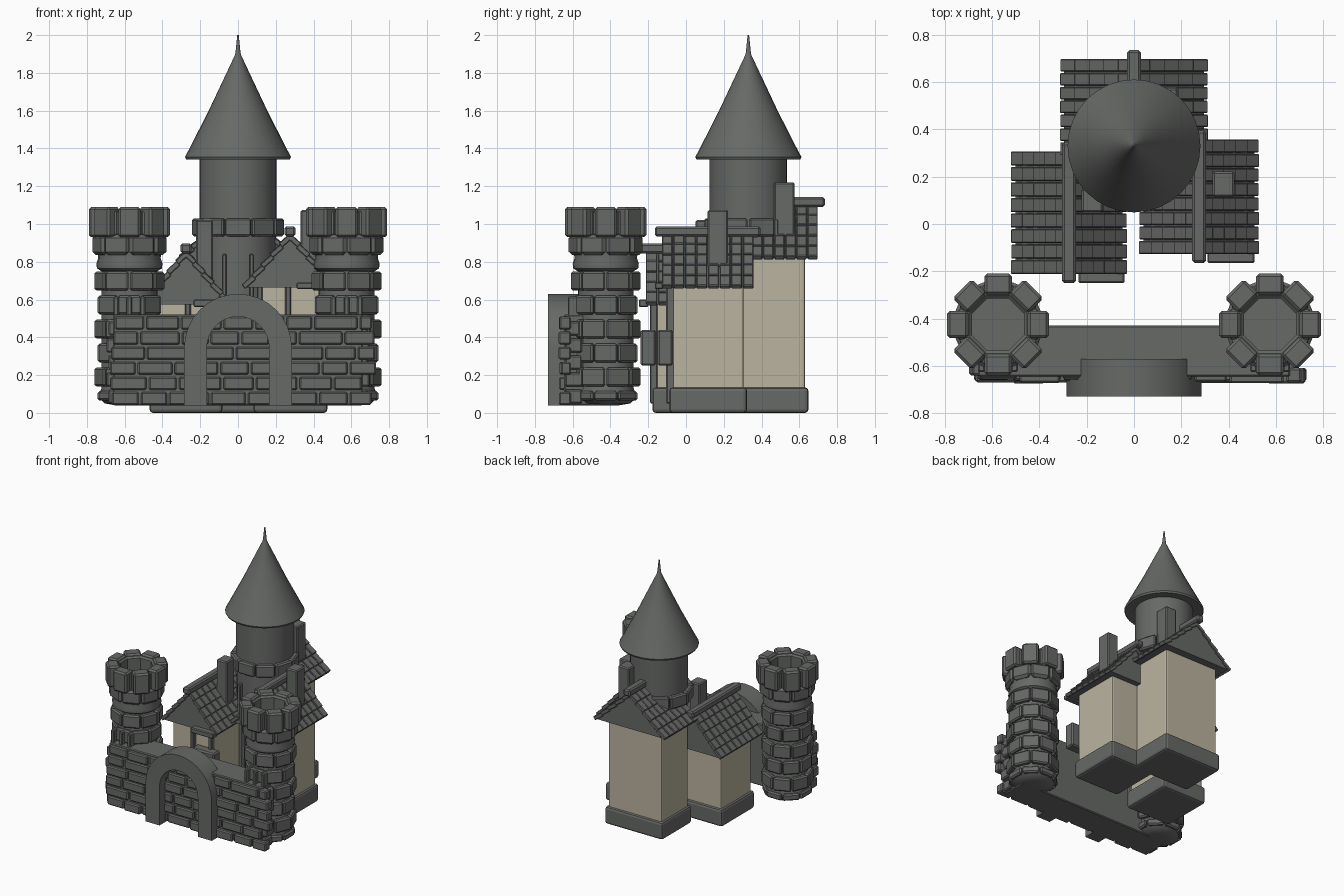
import bpy, bmesh, math, random
from mathutils import Matrix, Vector

if "Cube" in bpy.data.objects:
    bpy.data.objects.remove(bpy.data.objects["Cube"])

random.seed(4)
T = Matrix.Translation

def material(name, rgb):
    m = bpy.data.materials.new(name)
    m.diffuse_color = (*rgb, 1)
    m.use_nodes = True
    m.node_tree.nodes["Principled BSDF"].inputs["Base Color"].default_value = m.diffuse_color
    return m

STONE = material("grey_stone", (0.135, 0.142, 0.135))
CREAM = material("cream_plaster", (0.50, 0.455, 0.35))

def finish(name, bm, mat=STONE, bevel=0.0, smooth=False, seg=1):
    bmesh.ops.recalc_face_normals(bm, faces=bm.faces)
    me = bpy.data.meshes.new(name)
    bm.to_mesh(me)
    bm.free()
    ob = bpy.data.objects.new(name, me)
    bpy.context.collection.objects.link(ob)
    me.materials.append(mat)
    if bevel:
        b = ob.modifiers.new("soft_edges", 'BEVEL')
        b.width, b.segments, b.limit_method = bevel, seg, 'ANGLE'
    if smooth:
        bpy.ops.object.select_all(action='DESELECT')
        ob.select_set(True)
        bpy.context.view_layer.objects.active = ob
        bpy.ops.object.shade_smooth_by_angle(angle=math.radians(35))
    return ob

def box(bm, x0, x1, y0, y1, z0, z1, mat=Matrix()):
    m = mat @ T(((x0+x1)/2, (y0+y1)/2, (z0+z1)/2)) @ Matrix.Diagonal((x1-x0, y1-y0, z1-z0, 1))
    bmesh.ops.create_cube(bm, size=1, matrix=m)

def boxes(name, items, mat=STONE, bevel=0.008, seg=1):
    bm = bmesh.new()
    for it in items:
        box(bm, *it)
    return finish(name, bm, mat, bevel, seg=seg)

def prism(bm, pts, vec):
    vs = [bm.verts.new(p) for p in pts]
    f = bm.faces.new(vs)
    r = bmesh.ops.extrude_face_region(bm, geom=[f])
    bmesh.ops.translate(bm, vec=vec, verts=[v for v in r['geom'] if isinstance(v, bmesh.types.BMVert)])

def lathe(name, cx, cy, profile, n=32):
    bm = bmesh.new()
    rings = [[bm.verts.new((cx + r*math.cos(2*math.pi*i/n), cy + r*math.sin(2*math.pi*i/n), z))
              for i in range(n)] for r, z in profile]
    for a, b in zip(rings, rings[1:]):
        for i in range(n):
            bm.faces.new((a[i], a[(i+1) % n], b[(i+1) % n], b[i]))
    bm.faces.new(rings[0])
    bm.faces.new(rings[-1])
    return finish(name, bm, smooth=True)

def stone_ring(bm, cx, cy, r0, r1, z0, z1, n=8, turn=0.0, gap=0.008):
    """Ring of flat-faced wedge stones."""
    h = math.pi / n
    for i in range(n):
        a = 2*math.pi*i/n + turn
        m = T((cx, cy, 0)) @ Matrix.Rotation(a, 4, 'Z')
        wi, wo = r0*math.tan(h) - gap/2, r1*math.tan(h) - gap/2
        prism(bm, [m @ Vector(p) for p in ((r0, -wi, z0), (r1, -wo, z0), (r1, wo, z0), (r0, wi, z0))],
              (0, 0, z1 - z0))

# Gatehouse wall with relief bricks
boxes("wall_core", [(-0.66, 0.66, -0.645, -0.43, 0.04, 0.52)], bevel=0.006)
bricks = []
for row in range(6):
    z = 0.042 + row*0.08
    x = -0.68 + random.uniform(0, 0.06)
    while x < 0.66:
        w = random.uniform(0.13, 0.23)
        x1 = min(x + w, 0.74 - random.uniform(0, 0.04))
        bricks.append((x, x1, -0.645 - random.uniform(0.012, 0.03), -0.61, z, z + 0.068))
        x += w + 0.012
boxes("wall_bricks", [b for b in bricks if b[1]-b[0] > 0.04], bevel=0.008)

# Wall ends bricks
ends = []
for s in (-1, 1):
    for row in range(5):
        z = 0.05 + row*0.09
        a, b = sorted((s*0.64, s*(0.685 + 0.012*(row % 2))))
        ends.append((a, b, -0.64, -0.55, z, z + 0.075))
boxes("wall_end_bricks", ends)

# Arch in front of the wall
bm = bmesh.new()
R, r, zc, N = 0.285, 0.165, 0.345, 16
outer = [(R*math.cos(math.pi*i/N), zc + R*math.sin(math.pi*i/N)) for i in range(N+1)]
inner = [(r*math.cos(math.pi*i/N), zc + r*math.sin(math.pi*i/N)) for i in range(N+1)]
pts = [(R, 0.04)] + outer + [(-R, 0.04), (-r, 0.04)] + inner[::-1] + [(r, 0.04)]
prism(bm, [(x, -0.73, z) for x, z in pts], (0, 0.16, 0))
finish("gate_arch", bm, smooth=True)

# Round corner towers
for side, s in (("left", -1), ("right", 1)):
    cx, cy = s*0.575, -0.425
    lathe(side + "_tower_core", cx, cy, [(0.07, 0.04), (0.13, 0.05), (0.158, 0.075), (0.16, 0.1), (0.148, 0.13),
          (0.148, 0.75), (0.172, 0.765), (0.175, 0.79), (0.165, 0.82), (0.17, 0.85),
          (0.17, 0.97), (0.12, 0.97)], 24)
    bm = bmesh.new()
    for i in range(6):
        z = 0.135 + 0.127*(i - 1) + 0.005
        if i == 0:
            z = 0.065
        stone_ring(bm, cx, cy, 0.12, 0.168 + 0.008*(i % 2), z, z + (0.05 if i == 0 else 0.1),
                   8, (i % 2)*math.pi/8)
    finish(side + "_tower_stones", bm, bevel=0.01)
    bm = bmesh.new()
    stone_ring(bm, cx, cy, 0.12, 0.188, 0.835, 0.945, 8, math.pi/8, 0.004)
    finish(side + "_tower_collar", bm, bevel=0.018)
    bm = bmesh.new()
    for i in range(8):
        m = T((cx, cy, 0)) @ Matrix.Rotation(i*math.pi/4, 4, 'Z')
        box(bm, 0.125, 0.215, -0.058, 0.058, 0.93, 1.09, m)
        box(bm, 0.11, 0.175, -0.065, 0.065, 0.935, 1.075, m)
    finish(side + "_tower_battlement", bm, bevel=0.012)
    boxes(side + "_tower_window", [(cx + d - 0.014, cx + d + 0.014, -0.625, -0.56, 0.46, 0.615)
          for d in (-0.07, 0.0, 0.07)], bevel=0.006)

# House blocks: name, x0, x1, y0, y1, wall top
blocks = [("left_wing", -0.45, -0.10, -0.16, 0.21, 0.59),
          ("right_wing", 0.10, 0.455, -0.07, 0.305, 0.69),
          ("back_house", -0.23, 0.23, 0.30, 0.63, 0.84)]
for name, x0, x1, y0, y1, zt in blocks:
    boxes(name + "_wall", [(x0, x1, y0, y1, 0.1, zt)], CREAM, 0.012, 2)
    boxes(name + "_base", [(x0-0.018, x1+0.018, y0-0.018, y1+0.018, 0, 0.135)], bevel=0.018, seg=2)

# Tiled gable roofs: name, centre x, half width, y0, y1, eave z, ridge z
roofs = [("left_wing", -0.275, 0.237, -0.215, 0.31, 0.575, 0.85),
         ("right_wing", 0.275, 0.245, -0.13, 0.36, 0.665, 0.94),
         ("back_house", 0.0, 0.305, 0.29, 0.70, 0.82, 1.095)]
for name, cx, hw, y0, y1, ze, zr in roofs:
    bm = bmesh.new()
    prism(bm, [(cx-hw+0.01, y0+0.012, ze), (cx+hw-0.01, y0+0.012, ze), (cx, y0+0.012, zr)],
          (0, y1-y0-0.024, 0))
    finish(name + "_roof", bm)
    bm = bmesh.new()
    slope, rows = math.hypot(hw, zr-ze), 5
    cols = round((y1-y0)/0.062)
    step, dy = slope/rows, (y1-y0)/cols
    for s in (-1, 1):
        # local x runs up the slope, local z points outwards
        up = Vector((-s*hw, 0, zr-ze)).normalized()
        side_v = Vector((0, -s, 0))
        nrm = Vector((s*(zr-ze), 0, hw)).normalized()
        m = Matrix((up, side_v, nrm)).transposed().to_4x4()
        for i in range(rows):
            for j in range(cols):
                c = T((cx + s*hw, y0 + (j+0.5)*dy, ze)) @ m @ Matrix.Rotation(0.12, 4, 'Y')
                c = T(up*(i*step)) @ c
                w = dy/2 - 0.003
                box(bm, 0.0, step + 0.004, -w, w, -0.012, 0.014 + random.uniform(0, 0.004), c)
    finish(name + "_roof_tiles", bm, bevel=0.004)
    boxes(name + "_ridge", [(cx-0.029, cx+0.029, y0-0.035, y1+0.035, zr-0.005, zr+0.047)], bevel=0.01)

# Chimneys
boxes("chimneys", [(-0.222, -0.132, 0.05, 0.15, 0.66, 1.02),
                   (0.332, 0.425, 0.115, 0.222, 0.77, 1.075),
                   (0.09, 0.185, 0.465, 0.575, 0.93, 1.22)], bevel=0.008)

# Front timbers and window boxes of the two wings
boxes("wing_posts", [(-0.28, -0.25, -0.19, -0.15, 0.05, 0.58), (-0.125, -0.095, -0.19, -0.15, 0.05, 0.58),
                     (0.10, 0.13, -0.105, -0.06, 0.05, 0.67), (0.25, 0.28, -0.105, -0.06, 0.05, 0.67)], bevel=0.006)
boxes("window_boxes", [(-0.235, -0.04, -0.24, -0.16, 0.25, 0.44),
                       (0.31, 0.51, -0.15, -0.07, 0.25, 0.44)], bevel=0.01)
boxes("wing_awnings", [(-0.235, -0.04, -0.25, -0.2, 0.56, 0.60),
                       (0.31, 0.51, -0.165, -0.12, 0.655, 0.69)], bevel=0.006)

# Tall central tower, stone band, window trim and pointed roof
TY = 0.33
lathe("main_tower", 0, TY, [(0.2, 0.15), (0.2, 1.0), (0.205, 1.0), (0.205, 1.36)], 32)
bm = bmesh.new()
stone_ring(bm, 0, TY, 0.17, 0.235, 0.935, 1.03, 10, math.pi/10)
finish("main_tower_band", bm, bevel=0.01)
boxes("main_tower_window", [(-0.085, -0.06, 0.11, 0.17, 0.58, 0.84), (0.06, 0.085, 0.11, 0.17, 0.58, 0.84),
                            (-0.09, 0.09, 0.115, 0.17, 0.56, 0.59)], bevel=0.005)
lathe("pointed_roof", 0, TY, [(0.19, 1.35), (0.275, 1.342), (0.281, 1.355), (0.262, 1.39), (0.155, 1.6),
      (0.016, 1.895), (0.013, 1.91), (0.004, 2.0)], 32)
